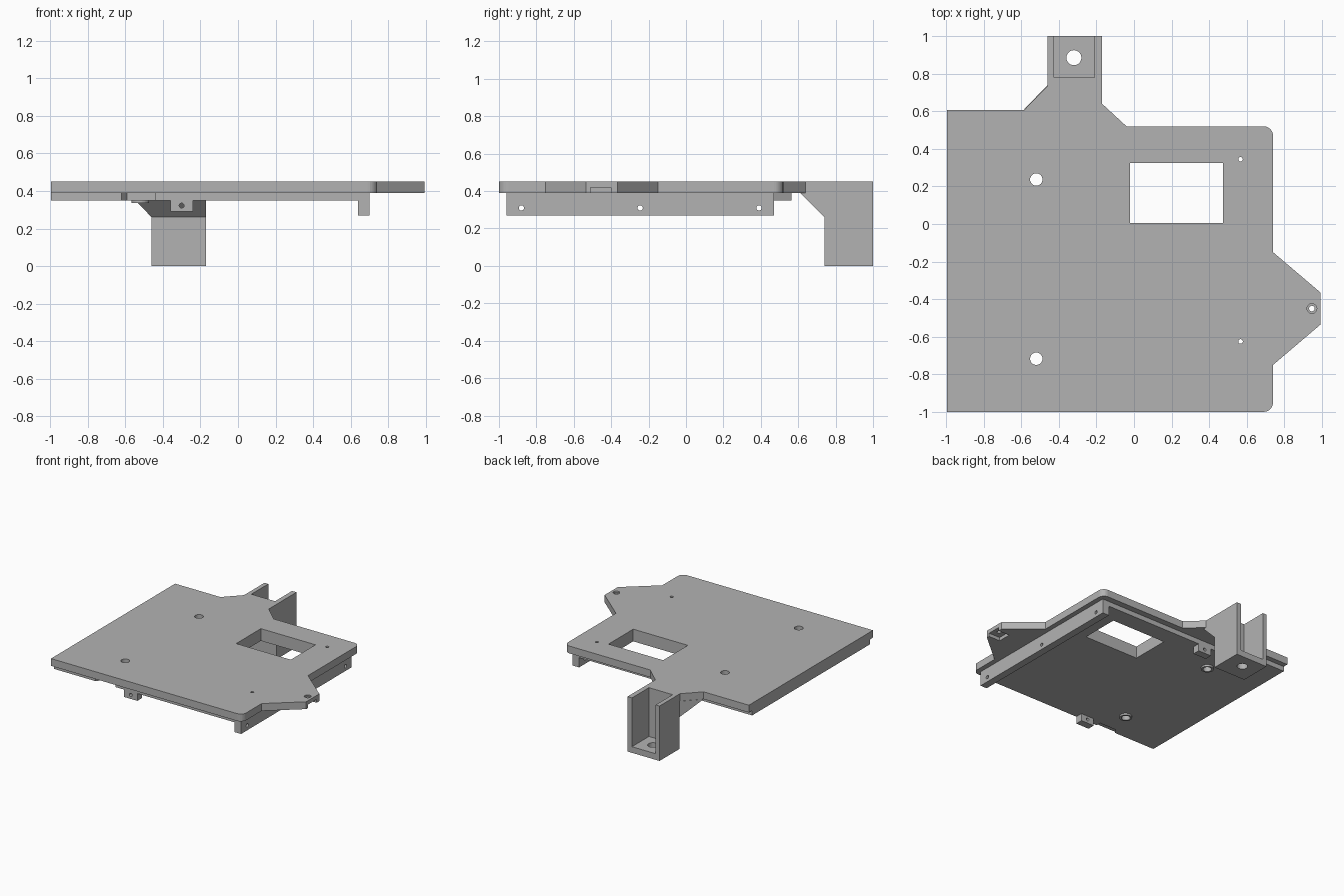
import bpy, bmesh, math
from mathutils import Matrix, Vector

if "Cube" in bpy.data.objects:
    bpy.data.objects.remove(bpy.data.objects["Cube"], do_unlink=True)

grey = bpy.data.materials.new("matte grey")
grey.use_nodes = True
colour = (0.45, 0.45, 0.45, 1)
grey.diffuse_color = colour
grey.node_tree.nodes["Principled BSDF"].inputs["Base Color"].default_value = colour


def finish(name, bm):
    bmesh.ops.recalc_face_normals(bm, faces=bm.faces)
    mesh = bpy.data.meshes.new(name)
    bm.to_mesh(mesh)
    bm.free()
    mesh.materials.append(grey)
    obj = bpy.data.objects.new(name, mesh)
    bpy.context.collection.objects.link(obj)
    return obj


def slab(name, outline, z0, z1):
    bm = bmesh.new()
    face = bm.faces.new([bm.verts.new((x, y, z0)) for x, y in outline])
    new = bmesh.ops.extrude_face_region(bm, geom=[face])["geom"]
    verts = [v for v in new if isinstance(v, bmesh.types.BMVert)]
    bmesh.ops.translate(bm, verts=verts, vec=(0, 0, z1 - z0))
    return finish(name, bm)


def box(name, x0, x1, y0, y1, z0, z1):
    return slab(name, [(x0, y0), (x1, y0), (x1, y1), (x0, y1)], z0, z1)


def rod(name, centre, radius, length, axis="Z"):
    bm = bmesh.new()
    turn = Vector((0, 0, 1)).rotation_difference(
        Vector([float(a == axis) for a in "XYZ"])).to_matrix().to_4x4()
    bmesh.ops.create_cone(bm, cap_ends=True, segments=32, radius1=radius, radius2=radius,
                          depth=length, matrix=Matrix.Translation(centre) @ turn)
    return finish(name, bm)


def cut(obj, cutters):
    for c in cutters:
        mod = obj.modifiers.new("cut", "BOOLEAN")
        mod.operation, mod.solver, mod.object = "DIFFERENCE", "EXACT", c
    bpy.context.view_layer.update()
    deps = bpy.context.evaluated_depsgraph_get()
    mesh = bpy.data.meshes.new_from_object(obj.evaluated_get(deps))
    obj.modifiers.clear()
    obj.data = mesh


def corner(cx, cy, r, start):
    return [(cx + r * math.cos(math.radians(start + a)), cy + r * math.sin(math.radians(start + a)))
            for a in range(0, 91, 15)]


# Heights shared by the parts
TOP, STEP, UNDER = 0.45, 0.39, 0.35
R, L = 0.74, -0.995

# Main plate with pointed side tab and rear arm
outline = [(L, -1)] + corner(R - 0.05, -0.95, 0.05, -90)
outline += [(R, -0.75), (0.993, -0.535), (0.993, -0.365), (R, -0.15)]
outline += corner(R - 0.05, 0.47, 0.05, 0)
outline += [(-0.04, 0.52), (-0.17, 0.64), (-0.17, 1), (-0.46, 1), (-0.46, 0.735),
            (-0.585, 0.607), (L, 0.607)]
plate = slab("main_plate", outline, STEP, TOP)

# Stepped underside layer with a small notch in its front edge
under = slab("underside_layer", [
    (L, -0.96), (-0.62, -0.96), (-0.59, -0.92), (-0.44, -0.92), (-0.44, -0.96),
    (0.70, -0.96), (0.70, 0.47), (-0.40, 0.47), (-0.45, 0.565), (L, 0.565)], UNDER, STEP)

# Side rail
rail = box("side_rail", 0.64, 0.70, -0.96, 0.47, 0.27, UNDER)
rail_cutters = [rod("rail_hole", (0.67, y, 0.31), 0.014, 0.2, "X") for y in (-0.88, -0.245, 0.39)]

# Front and back lugs
lug_cutters = [rod("lug_hole", (-0.30, -0.25, 0.322), 0.013, 3, "Y")]
lugs = [box("front_lug", -0.36, -0.24, -0.96, -0.90, 0.29, UNDER),
        box("back_lug", -0.36, -0.24, 0.41, 0.47, 0.29, UNDER)]

# Rear post, open at the top and back
post = box("rear_post", -0.46, -0.17, 0.74, 1, 0, STEP)
slot = box("post_slot", -0.425, -0.21, 0.78, 1.2, 0.05, 0.6)
post_hole = rod("post_hole", (-0.32, 0.885, 0), 0.04, 0.3)

# Sloped brace between plate and post
bm = bmesh.new()
for p in [(-0.585, 0.61, STEP), (-0.17, 0.61, STEP), (-0.46, 0.74, STEP), (-0.17, 0.74, STEP),
          (-0.46, 0.74, 0.26), (-0.17, 0.74, 0.26)]:
    bm.verts.new(p)
bmesh.ops.convex_hull(bm, input=bm.verts)
bmesh.ops.dissolve_limit(bm, angle_limit=0.02, verts=bm.verts, edges=bm.edges)
finish("post_brace", bm)

# Bosses, window and holes through both layers
window = box("window", -0.02, 0.475, 0.005, 0.325, 0.2, 0.6)
mounts = [(-0.52, 0.237), (-0.52, -0.717)]
bosses = [rod("mount_boss", (x, y, 0.3425), 0.047, 0.015) for x, y in mounts]
mount_cutters = [rod("mount_hole", (x, y, 0.4), 0.033, 0.4) for x, y in mounts]
pin_cutters = [rod("pin_hole", (0.567, y, 0.4), 0.012, 0.4) for y in (0.345, -0.625)]

# Tab hole, countersunk ring and nut pocket
tab_cutters = [rod("tab_hole", (0.947, -0.45, 0.4), 0.015, 0.4),
               rod("tab_counterbore", (0.947, -0.45, 0.46), 0.026, 0.04),
               box("nut_pocket", 0.89, 1.1, -0.51, -0.40, 0.3, 0.418)]

through = [window] + mount_cutters + pin_cutters
cut(plate, through + [slot] + tab_cutters)
cut(under, through)
cut(rail, rail_cutters)
cut(post, [slot, post_hole])
for lug in lugs:
    cut(lug, lug_cutters)
for boss in bosses:
    cut(boss, mount_cutters)

# Remove the cutting shapes
for c in through + tab_cutters + rail_cutters + lug_cutters + [slot, post_hole]:
    bpy.data.objects.remove(c, do_unlink=True)
